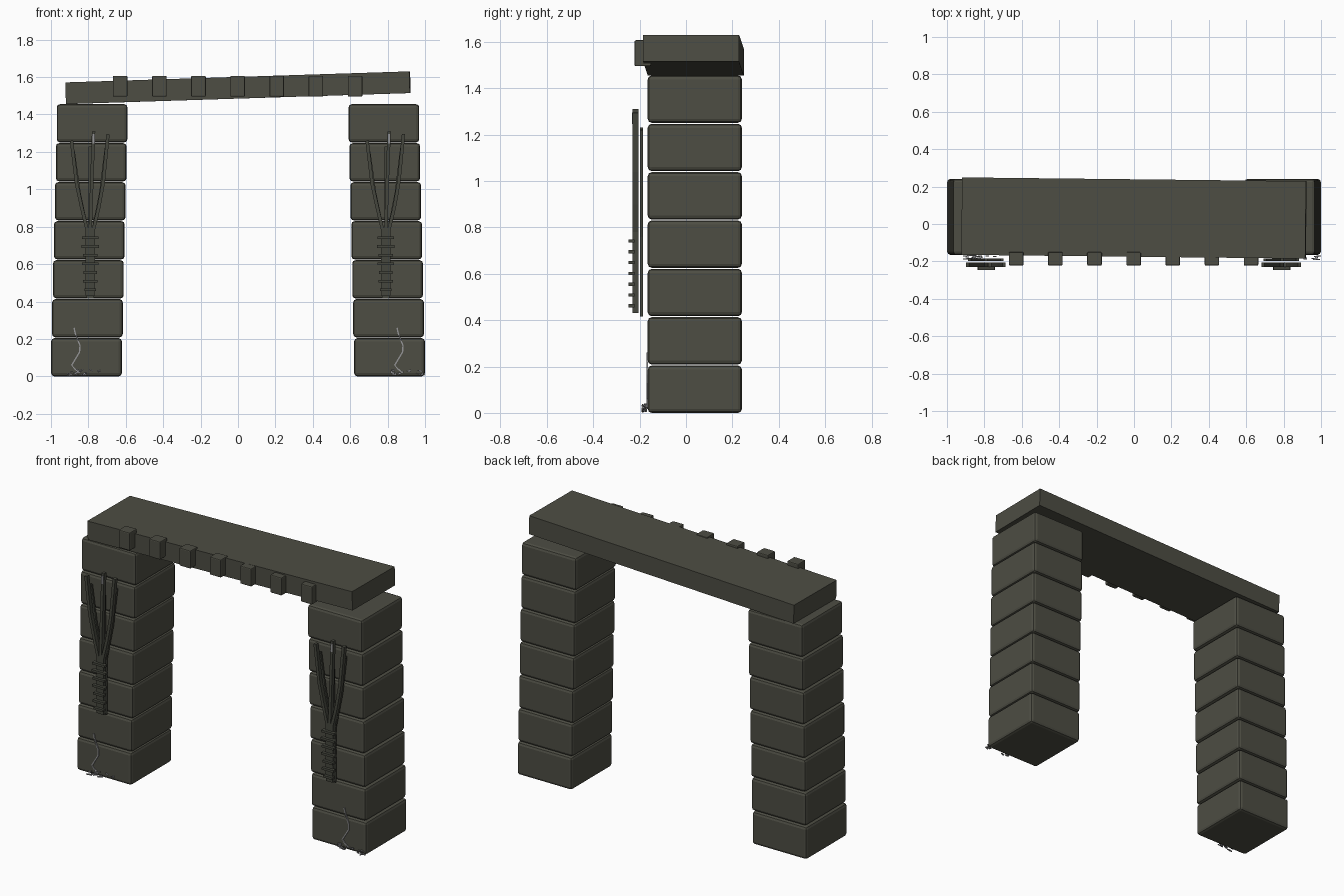
import bpy, bmesh, math, random
from mathutils import Vector, Matrix

if "Cube" in bpy.data.objects:
    bpy.data.objects.remove(bpy.data.objects["Cube"])

random.seed(4)


def material(name, rgb):
    m = bpy.data.materials.new(name)
    m.diffuse_color = (*rgb, 1)
    m.use_nodes = True
    m.node_tree.nodes["Principled BSDF"].inputs["Base Color"].default_value = m.diffuse_color
    return m


STONE = material("olive grey stone", (0.075, 0.075, 0.057))
CARVED = material("dark carved stone", (0.06, 0.062, 0.048))
PALE = material("pale grey crack", (0.30, 0.30, 0.31))


def finish(name, bm, mat):
    bmesh.ops.recalc_face_normals(bm, faces=bm.faces)
    me = bpy.data.meshes.new(name)
    bm.to_mesh(me)
    bm.free()
    me.materials.append(mat)
    ob = bpy.data.objects.new(name, me)
    bpy.context.collection.objects.link(ob)
    return ob


def add_box(bm, lo, hi):
    c = [(a + b) / 2 for a, b in zip(lo, hi)]
    s = [b - a for a, b in zip(lo, hi)]
    bmesh.ops.create_cube(bm, size=1, matrix=Matrix.Translation(c) @ Matrix.Diagonal((*s, 1)))


def box(name, lo, hi, mat, bevel=0):
    bm = bmesh.new()
    add_box(bm, lo, hi)
    if bevel:
        bmesh.ops.bevel(bm, geom=bm.edges[:], offset=bevel, segments=2,
                        profile=0.5, affect='EDGES')
    return finish(name, bm, mat)


def add_strip(bm, pts, width, y0, y1):
    """Flat strip following (x, z) points, between depths y0 and y1."""
    rings = []
    for i, p in enumerate(pts):
        a, b = Vector(pts[max(i - 1, 0)]), Vector(pts[min(i + 1, len(pts) - 1)])
        d = (b - a).normalized()
        n = Vector((-d.y, d.x)) * width / 2
        l, r = Vector(p) + n, Vector(p) - n
        rings.append([bm.verts.new(v) for v in
                      ((l.x, y0, l.y), (r.x, y0, r.y), (r.x, y1, r.y), (l.x, y1, l.y))])
    for q, r in zip(rings, rings[1:]):
        for k in range(4):
            bm.faces.new((q[k], q[(k + 1) % 4], r[(k + 1) % 4], r[k]))
    bm.faces.new(rings[0])
    bm.faces.new(rings[-1])


# Pillars of seven stacked blocks, leaning slightly inward
for side, label in ((-1, "left"), (1, "right")):
    for i in range(7):
        cx, z = side * (0.81 - 0.005 * i), 0.2085 * i
        box(f"{label}_pillar_block_{i + 1}", (cx - 0.189, -0.165, z),
            (cx + 0.189, 0.241, z + 0.204), STONE, 0.017)

# Tilted lintel slab
lintel = box("lintel", (-0.92, -0.207, -0.058), (0.92, 0.207, 0.058), STONE)
lintel.location = (0, 0.032, 1.543)
lintel.rotation_euler = (0, -0.032, -0.011)

# Row of small blocks on the front of the lintel
for i in range(7):
    x = -0.63 + i * 0.2093
    box(f"lintel_stud_{i + 1}", (x - 0.039, -0.222, 1.495), (x + 0.039, -0.15, 1.607),
        STONE, 0.006)

# Branching carvings with ribs, one per pillar
for cx, label in ((-0.79, "left"), (0.79, "right")):
    bm = bmesh.new()
    # back strips
    for off, bx, bz in ((-0.012, -0.09, 1.2), (0.0, 0.0, 1.23), (0.012, 0.085, 1.22)):
        add_strip(bm, [(cx + off, 0.415), (cx + off, 0.76),
                       (cx + off + (bx - off) * 0.6, 0.98), (cx + bx, bz)],
                  0.016, -0.198, -0.185)
    # front strips
    for path in ([(-0.015, 0.43), (-0.016, 0.78), (-0.045, 0.90), (-0.073, 1.03), (-0.100, 1.26)],
                 [(0.0, 0.43), (0.0, 0.78), (0.008, 1.03), (0.018, 1.31)],
                 [(0.015, 0.43), (0.016, 0.78), (0.045, 0.90), (0.070, 1.04), (0.095, 1.295)]):
        add_strip(bm, [(cx + x, z) for x, z in path], 0.018, -0.23, -0.205)
    finish(f"{label}_branch_carving", bm, CARVED)

    bm = bmesh.new()
    for i in range(7):
        z, w = 0.462 + i * 0.0465, 0.032 + 0.002 * i + 0.006 * (i % 2)
        add_box(bm, (cx - w, -0.247, z - 0.007), (cx + w, -0.222, z + 0.007))
    finish(f"{label}_carving_ribs", bm, CARVED)

    # pale tip on the middle branch
    box(f"{label}_branch_tip", (cx + 0.011, -0.233, 1.245), (cx + 0.024, -0.226, 1.295), PALE)

# Pale cracks and crumbs at the pillar feet
crack = [(0, 0.26), (0.008, 0.225), (0.032, 0.165), (0.03, 0.13),
         (-0.012, 0.06), (0.004, 0.04), (0.03, 0.02)]
for cx, label in ((-0.877, "left"), (0.85, "right")):
    bm = bmesh.new()
    add_strip(bm, [(cx + x, z) for x, z in crack], 0.007, -0.171, -0.164)
    for i in range(22):
        x, z = cx + random.uniform(-0.03, 0.145), random.uniform(0.006, 0.036)
        y = random.uniform(-0.19, -0.17)
        s = random.uniform(0.006, 0.014)
        m = (Matrix.Translation((x, y, z)) @ Matrix.Rotation(random.uniform(-0.5, 0.5), 4, 'Y')
             @ Matrix.Diagonal((s * 1.6, 0.006, s * 0.5, 1)))
        bmesh.ops.create_cube(bm, size=1, matrix=m)
    finish(f"{label}_foot_crack", bm, PALE)
